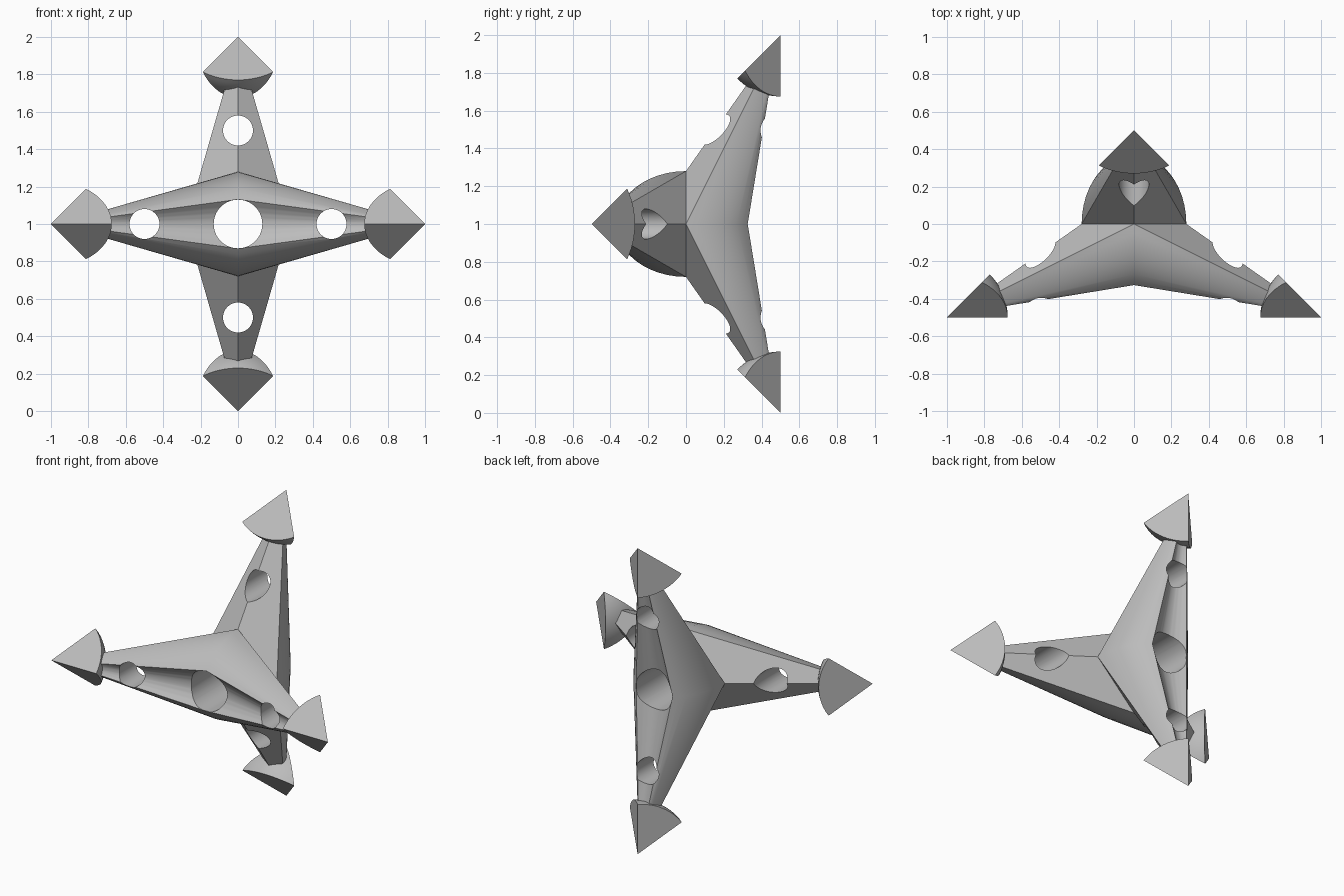
import bpy, bmesh, math
from mathutils import Vector

cube = bpy.data.objects.get("Cube")
if cube:
    bpy.data.objects.remove(cube, do_unlink=True)

grey = bpy.data.materials.new("plain grey")
grey.use_nodes = True
COLOUR = (0.5, 0.5, 0.5, 1)
grey.diffuse_color = COLOUR
grey.node_tree.nodes["Principled BSDF"].inputs["Base Color"].default_value = COLOUR

CENTRE = Vector((0, 0, 1))
APEX = Vector((1, -0.5, 0))

# The four arms are copies of one arm pointing to +x
ARMS = {
    "left": lambda p: Vector((p.x, p.y, p.z)),
    "right": lambda p: Vector((-p.x, p.y, p.z)),
    "top": lambda p: Vector((p.z, -p.y, p.x)),
    "bottom": lambda p: Vector((p.z, -p.y, -p.x)),
}


def finish(name, bm):
    bmesh.ops.remove_doubles(bm, verts=bm.verts, dist=0.0001)
    bmesh.ops.recalc_face_normals(bm, faces=bm.faces)
    mesh = bpy.data.meshes.new(name)
    bm.to_mesh(mesh)
    bm.free()
    mesh.materials.append(grey)
    obj = bpy.data.objects.new(name, mesh)
    bpy.context.collection.objects.link(obj)
    obj.location = CENTRE
    return obj


def smooth(obj):
    bpy.ops.object.select_all(action="DESELECT")
    obj.select_set(True)
    bpy.context.view_layer.objects.active = obj
    bpy.ops.object.shade_smooth_by_angle(angle=math.radians(30))


def arm_ring():
    """Closed root outline of an arm: rounded flanks, hollow front, ridged back."""
    half = []
    for i in range(9):
        a = math.radians(62) * i / 8
        half.append(Vector((0, -0.37 * math.sin(a), 0.28 * math.cos(a))))
    lip = half[-1]
    for i in range(1, 5):
        t = 1 - i / 4
        half.append(Vector((0, lip.y + 0.06 * (1 - t * t), lip.z * t)))
    mirrored = [Vector((p.x, p.y, -p.z)) for p in reversed(half[:-1])]
    return half + mirrored + [Vector((0.28, 0, 0))]


# Body: four tapering arms joined along shared root outlines
bm = bmesh.new()
ring = arm_ring()
for place in ARMS.values():
    tip = bm.verts.new(place(APEX * 0.97))
    verts = [bm.verts.new(place(p)) for p in ring]
    for a, b in zip(verts, verts[1:] + verts[:1]):
        bm.faces.new((a, b, tip))
body = finish("body", bm)

# Round holes drilled from front to back
for i, (x, z, r) in enumerate([(0, 0, 0.13), (0.5, 0, 0.08), (-0.5, 0, 0.08),
                               (0, 0.5, 0.08), (0, -0.5, 0.08)]):
    bpy.ops.mesh.primitive_cylinder_add(vertices=48, radius=r, depth=3,
                                        location=(x, 0, 1 + z),
                                        rotation=(math.pi / 2, 0, 0))
    cutter = bpy.context.object
    cutter.name = f"hole_cutter_{i + 1}"
    cutter.data.materials.append(grey)
    cut = body.modifiers.new("hole", "BOOLEAN")
    cut.operation = "DIFFERENCE"
    cut.solver = "EXACT"
    cut.object = cutter
    bpy.context.view_layer.objects.active = body
    bpy.ops.object.modifier_apply(modifier=cut.name)
    bpy.data.objects.remove(cutter, do_unlink=True)
smooth(body)

# Heads: three-sided points with a spherical underside
RADIUS, N = 0.325, 12
EDGES = [Vector(d).normalized() for d in ((-1, 0, 0), (-1, 1, 1), (-1, 1, -1))]


def arc(a, b, t):
    return a.slerp(b, t) if 0 < t < 1 else (a if t <= 0 else b)


for side, place in ARMS.items():
    bm = bmesh.new()
    tip = bm.verts.new(place(APEX))
    rows = []
    for i in range(N + 1):
        p, q = arc(EDGES[0], EDGES[1], i / N), arc(EDGES[0], EDGES[2], i / N)
        rows.append([bm.verts.new(place(APEX + RADIUS * arc(p, q, j / i if i else 0)))
                     for j in range(i + 1)])
    for i in range(N):
        up, low = rows[i], rows[i + 1]
        for j in range(i + 1):
            bm.faces.new((up[j], low[j], low[j + 1]))
            if j < i:
                bm.faces.new((up[j], low[j + 1], up[j + 1]))
        # flat sides
        bm.faces.new((tip, up[0], low[0]))
        bm.faces.new((tip, up[-1], low[-1]))
        bm.faces.new((tip, rows[N][i], rows[N][i + 1]))
    smooth(finish(side + "_head", bm))
